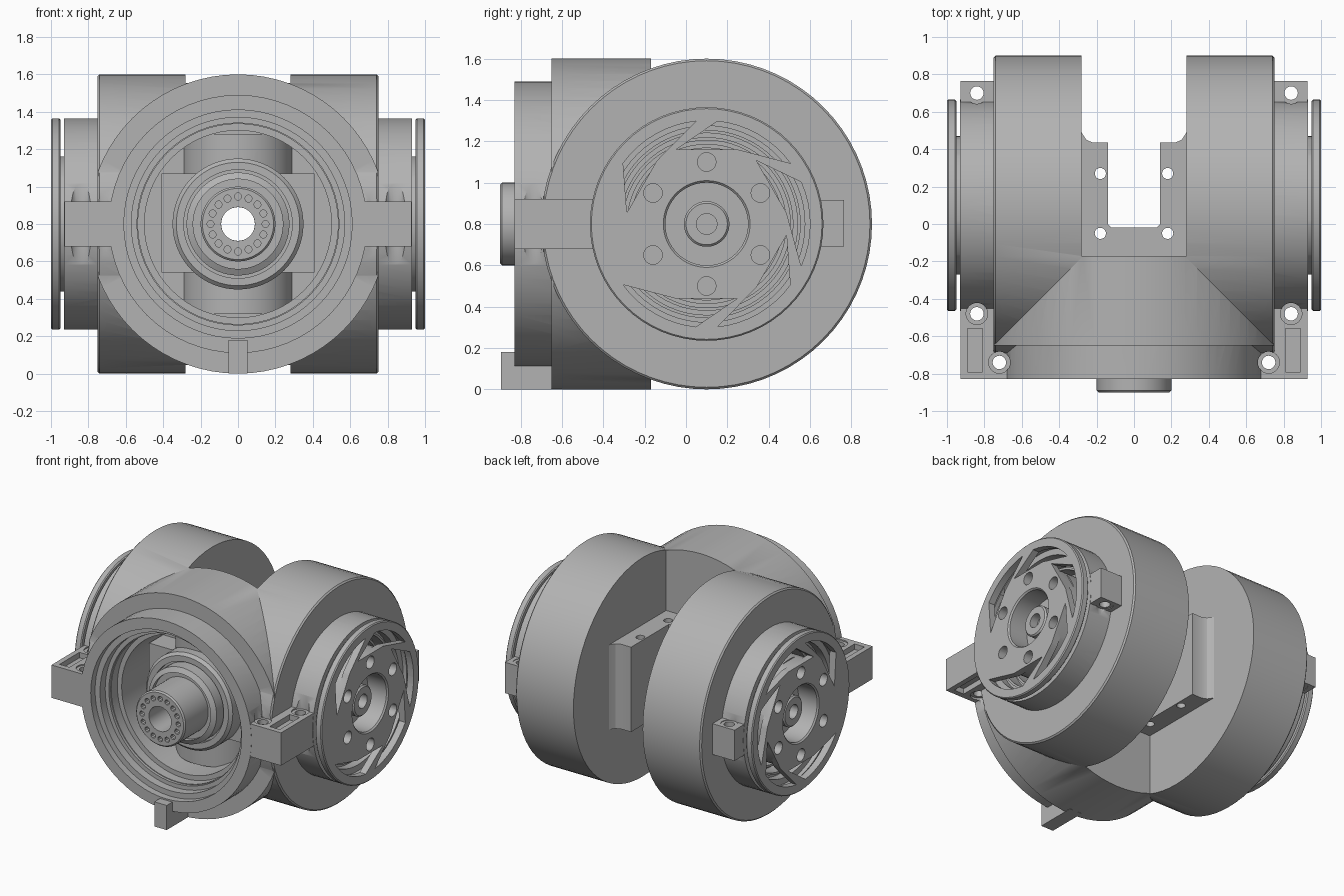
import bpy, bmesh
from math import pi, sin, cos, radians
from mathutils import Matrix, Vector

cube = bpy.data.objects.get("Cube")
if cube:
    bpy.data.objects.remove(cube)

grey = bpy.data.materials.new("machined_grey")
grey.use_nodes = True
colour = (0.45, 0.45, 0.45, 1)
grey.diffuse_color = colour
grey.node_tree.nodes["Principled BSDF"].inputs["Base Color"].default_value = colour

MID = 0.8      # height of all main axes
SIDE_Y = 0.1   # depth of the side axis
AXES = {
    "X": Matrix.Translation((0, SIDE_Y, MID)) @ Matrix.Rotation(pi / 2, 4, "Y"),
    "Y": Matrix.Translation((0, 0, MID)) @ Matrix.Rotation(-pi / 2, 4, "X"),
    "Z": Matrix.Identity(4),
}
helpers = []


def finish(name, bm, mirror=False):
    bmesh.ops.recalc_face_normals(bm, faces=bm.faces)
    mesh = bpy.data.meshes.new(name)
    bm.to_mesh(mesh)
    bm.free()
    mesh.materials.append(grey)
    obj = bpy.data.objects.new(name, mesh)
    bpy.context.collection.objects.link(obj)
    if mirror:
        mod = obj.modifiers.new("mirror", "MIRROR")
        mod.use_mirror_merge = False
    return obj


def lathe(name, profile, axis, mirror=False, at=(0, 0, 0), steps=64):
    """Spin a closed outline of (radius, height) about an axis."""
    bm = bmesh.new()
    verts = [bm.verts.new((r, 0, h)) for r, h in profile]
    edges = [bm.edges.new((verts[i - 1], v)) for i, v in enumerate(verts)
             if profile[i - 1][0] + profile[i][0] > 0]
    bmesh.ops.spin(bm, geom=verts + edges, cent=(0, 0, 0), axis=(0, 0, 1),
                   angle=2 * pi, steps=steps, use_merge=False)
    bmesh.ops.remove_doubles(bm, verts=bm.verts, dist=0.0005)
    bm.transform(Matrix.Translation(at) @ AXES[axis])
    return finish(name, bm, mirror)


def rod(name, r, a, b, axis, mirror=False, at=(0, 0, 0), steps=64, edge=0):
    profile = [(0, a), (r - edge, a), (r, a + edge), (r, b - edge), (r - edge, b), (0, b)]
    if not edge:
        profile = [(0, a), (r, a), (r, b), (0, b)]
    return lathe(name, profile, axis, mirror, at, steps)


def block(name, low, high, mirror=False):
    bm = bmesh.new()
    bmesh.ops.create_cube(bm, size=1)
    low, high = Vector(low), Vector(high)
    bm.transform(Matrix.Translation((low + high) / 2) @ Matrix.Diagonal((*(high - low), 1)))
    return finish(name, bm, mirror)


def prisms(name, outlines, a, b, axis, mirror=False):
    """Extrude flat outlines from a to b along an axis."""
    bm = bmesh.new()
    for outline in outlines:
        face = bm.faces.new([bm.verts.new((x, y, a)) for x, y in outline])
        new = bmesh.ops.extrude_face_region(bm, geom=[face])["geom"]
        bmesh.ops.translate(bm, vec=(0, 0, b - a),
                            verts=[v for v in new if isinstance(v, bmesh.types.BMVert)])
    bm.transform(AXES[axis])
    return finish(name, bm, mirror)


def circle(r, x=0, y=0, n=20):
    return [(x + r * cos(2 * pi * i / n), y + r * sin(2 * pi * i / n)) for i in range(n)]


def polar(r, degrees):
    return r * cos(radians(degrees)), r * sin(radians(degrees))


def boolean(obj, tool, operation="DIFFERENCE"):
    mod = obj.modifiers.new(operation.lower(), "BOOLEAN")
    mod.operation, mod.object, mod.solver = operation, tool, "EXACT"
    tool.hide_render = True
    helpers.append(tool)


# Housing: crossed side and front cylinders, rims and mounting ears
housing = rod("housing", 0.8, -0.75, 0.75, "X", steps=72, edge=0.01)
front_drum = rod("front_drum", 0.8, -0.65, 0, "Y", steps=72)
boolean(front_drum, block("drum_clip", (-0.748, -1, -1), (0.748, 1, 2)), "INTERSECT")
for part in (
    front_drum,
    rod("front_rim", 0.69, -0.83, -0.5, "Y"),
    rod("side_drum", 0.565, 0.6, 0.93, "X", True),
    block("front_ear", (0.62, -0.829, 0.68), (0.928, -0.45, 0.92), True),
    block("rear_ear", (0.62, 0.5, 0.69), (0.928, 0.765, 0.915), True),
    block("bottom_tab", (-0.05, -0.895, 0), (0.05, -0.6, 0.18)),
):
    boolean(housing, part, "UNION")

# Housing: rear gap, cavities and bore
for cut in (
    block("rear_gap", (-0.28, -0.17, -1), (0.28, 2, 3)),
    lathe("front_cavity", [(0, -0.95), (0.61, -0.95), (0.61, -0.78), (0.57, -0.78),
                           (0.57, -0.72), (0.54, -0.72), (0.54, -0.6), (0.5, -0.6),
                           (0.5, -0.28), (0, -0.28)], "Y"),
    lathe("side_cavity", [(0, 0.6), (0.5, 0.6), (0.5, 0.9), (0.52, 0.9),
                          (0.52, 1.1), (0, 1.1)], "X", True),
    rod("wall_bore", 0.09, -0.5, 0.1, "Y", steps=32),
):
    boolean(housing, cut)

# Ear screw holes with driver clearance above and below
for x, y in ((0.72, -0.74), (0.84, -0.48), (0.84, 0.7)):
    spot = (x, y, 0)
    boolean(housing, rod("ear_hole", 0.036, 0.6, 1, "Z", True, spot, 20))
    boolean(housing, rod("upper_clearance", 0.058, 0.911, 1.3, "Z", True, spot, 24))
    boolean(housing, rod("lower_clearance", 0.058, 0.3, 0.694, "Z", True, spot, 24))
for low, high in ((0.88, 1), (0.6, 0.72)):
    boolean(housing, block("ear_pocket", (0.81, -0.79, low), (0.89, -0.56, high), True))

# Rear U bracket
half = [(0.14, 0), (0.14, 0.435), (0.22, 0.435), (0.255, 0.45), (0.275, 0.48), (0.285, 0.5)]
outline = ([(-0.12, -0.02), (0.12, -0.02)] + half + [(0.285, -0.175), (-0.285, -0.175)]
           + [(-x, y) for x, y in reversed(half)])
bracket = prisms("rear_bracket", [outline], 0.49, 1.11, "Z")
holes = [circle(0.03, s * 0.18, y) for s in (-1, 1) for y in (0.27, -0.05)]
boolean(bracket, prisms("bracket_holes", holes, 0.4, 1.2, "Z"))
boolean(bracket, rod("bracket_bore", 0.09, -0.5, 0.1, "Y", steps=32))

# Cross-shaped core behind the front hub
core_column = rod("core_column", 0.3, 0.32, 1.28, "Z", at=(0, -0.2, 0))
core_beam = block("core_beam", (-0.41, -0.44, 0.54), (0.41, -0.27, 1.07))
for core in (core_column, core_beam):
    boolean(core, rod("core_bore", 0.09, -0.7, 0.2, "Y", steps=32))
    boolean(core, block("core_trim", (-1, -0.25, 0), (1, 1, 2)))

# Stepped front hub with a ring of small holes
hub = lathe("front_hub", [(0.09, -0.26), (0.35, -0.4), (0.35, -0.56), (0.33, -0.58),
                          (0.29, -0.58), (0.29, -0.55), (0.275, -0.55), (0.275, -0.64),
                          (0.24, -0.66), (0.24, -0.63), (0.2, -0.63), (0.2, -0.89),
                          (0.19, -0.9), (0.09, -0.9)], "Y")
ring = [circle(0.019, *polar(0.147, 22.5 * i), 10) for i in range(16)]
boolean(hub, prisms("hub_holes", ring, -0.95, -0.8, "Y"))

# Front seal lip
lathe("front_seal", [(0.5, -0.56), (0.55, -0.56), (0.55, -0.7), (0.535, -0.7),
                     (0.535, -0.63), (0.5, -0.63)], "Y")

# Side output flanges: spoked face plates on a hollow neck
flange = lathe("output_flange", [(0.2, 0.62), (0.37, 0.58), (0.37, 0.95), (0.558, 0.95),
                                 (0.565, 0.957), (0.565, 0.993), (0.558, 1), (0.21, 1),
                                 (0.2, 0.99)], "X")
slots = []
for i in range(6):
    arc = [polar(0.5, 60 * i + 30 + d + 60) for d in range(-24, 25, 6)]
    slots.append(arc + [polar(0.39, 60 * i + 90 + 30 + d) for d in (22, -22)])
boolean(flange, prisms("flange_slots", slots, 0.9, 1.1, "X"))
# local first axis points down, so hole angles start from the bottom
bolts = [circle(0.045, *polar(0.3, 60 * i)) for i in range(6)]
bolts += [circle(0.047, *polar(0.27, a)) for a in (90, 210, 330)]
boolean(flange, prisms("flange_holes", bolts, 0.85, 1.1, "X"))
flange.modifiers.new("mirror", "MIRROR").use_mirror_merge = False

# Parts inside the side drums
lathe("neck_plug", [(0, 0.63), (0.21, 0.63), (0.21, 0.84), (0.11, 0.84), (0.11, 0.93),
                    (0.1, 0.94), (0.05, 0.94), (0.05, 0.88), (0, 0.88)], "X", True)
lathe("bearing_rings", [(0.51, 0.58), (0.51, 0.9), (0.475, 0.9), (0.475, 0.84),
                        (0.455, 0.84), (0.455, 0.86), (0.44, 0.86), (0.44, 0.77),
                        (0.42, 0.77), (0.42, 0.8), (0.405, 0.8), (0.405, 0.7),
                        (0.385, 0.7), (0.385, 0.58)], "X", True)

# Bake the modifiers, remove the cutters and smooth the round surfaces
keep = [o for o in bpy.context.collection.objects
        if o.type == "MESH" and grey.name in o.data.materials and o not in helpers]
bpy.context.view_layer.update()
graph = bpy.context.evaluated_depsgraph_get()
baked = {o: bpy.data.meshes.new_from_object(o.evaluated_get(graph)) for o in keep}
for obj, mesh in baked.items():
    obj.modifiers.clear()
    obj.data = mesh
for tool in helpers:
    bpy.data.objects.remove(tool)
for obj in keep:
    bpy.ops.object.select_all(action="DESELECT")
    obj.select_set(True)
    bpy.context.view_layer.objects.active = obj
    bpy.ops.object.shade_smooth_by_angle(angle=radians(30))
